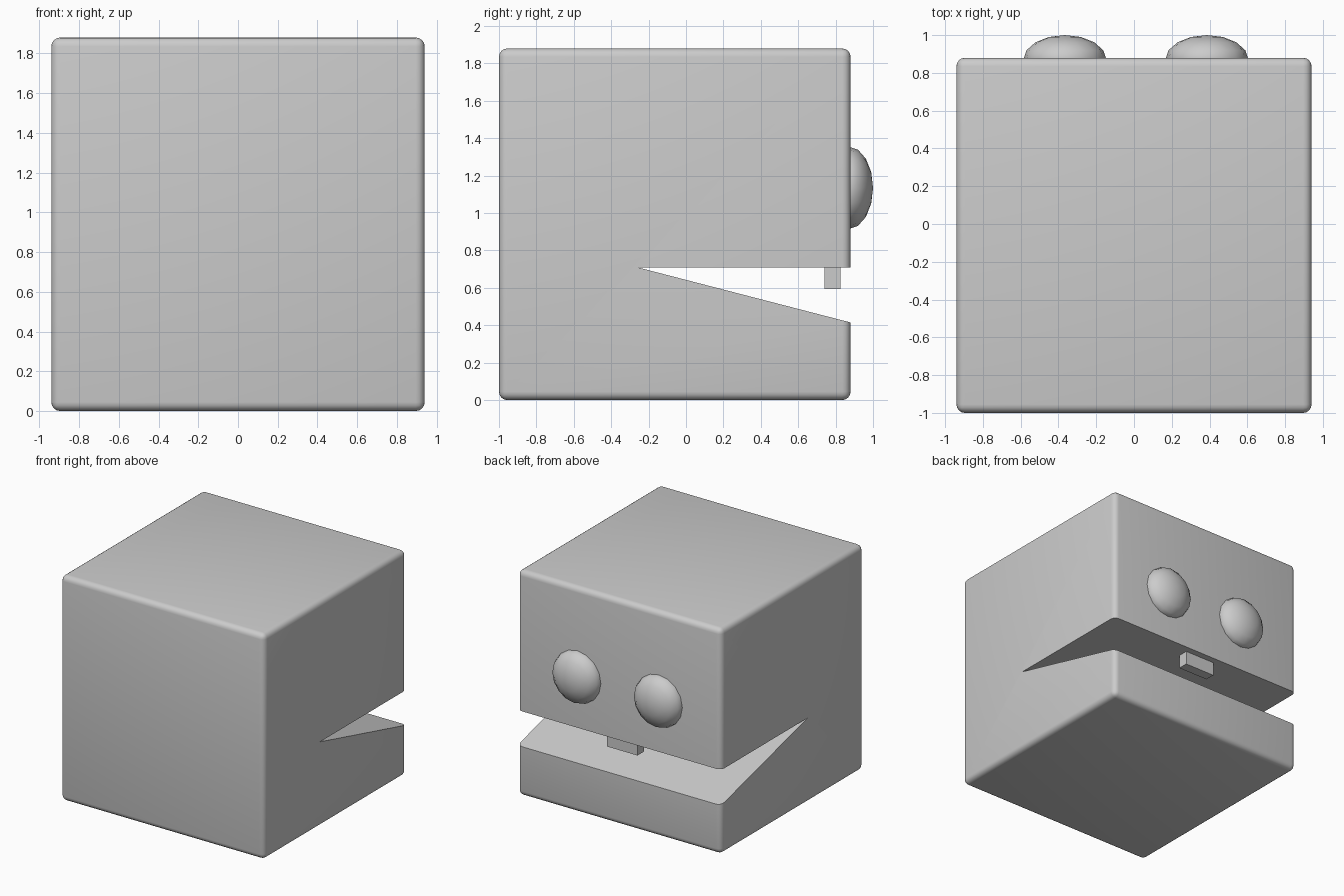
import bpy, math

if "Cube" in bpy.data.objects:
    bpy.data.objects.remove(bpy.data.objects["Cube"])

FACE_Y = 0.88


def box(name, lo, hi):
    bpy.ops.mesh.primitive_cube_add(size=1, location=[(a + b) / 2 for a, b in zip(lo, hi)])
    obj = bpy.context.object
    obj.name = name
    obj.scale = [b - a for a, b in zip(lo, hi)]
    bpy.ops.object.transform_apply(location=False, rotation=False, scale=True)
    return obj


# Mouth cutter: a wedge profile in y-z, extruded across the full width
slope = (0.71 - 0.415) / (FACE_Y + 0.26)
profile = [(-0.26, 0.71), (1.2, 0.71), (1.2, 0.71 - slope * 1.46)]
verts = [(x, y, z) for x in (-1.2, 1.2) for y, z in profile]
faces = [(0, 2, 1), (3, 4, 5), (0, 1, 4, 3), (1, 2, 5, 4), (2, 0, 3, 5)]
mesh = bpy.data.meshes.new("mouth_cutter")
mesh.from_pydata(verts, [], faces)
mesh.validate()
cutter = bpy.data.objects.new("mouth_cutter", mesh)
cutter.hide_render = True
bpy.context.collection.objects.link(cutter)
bpy.ops.object.select_all(action='DESELECT')
cutter.select_set(True)
bpy.context.view_layer.objects.active = cutter
bpy.ops.object.mode_set(mode='EDIT')
bpy.ops.mesh.select_all(action='SELECT')
bpy.ops.mesh.normals_make_consistent(inside=False)
bpy.ops.object.mode_set(mode='OBJECT')

# Head block with rounded edges and the open mouth
head = box("head", (-0.94, -1.0, 0.0), (0.94, FACE_Y, 1.88))
bevel = head.modifiers.new("rounding", 'BEVEL')
bevel.width = 0.045
bevel.segments = 4
cut = head.modifiers.new("mouth", 'BOOLEAN')
cut.operation = 'DIFFERENCE'
cut.solver = 'EXACT'
cut.object = cutter
bpy.ops.object.select_all(action='DESELECT')
head.select_set(True)
bpy.context.view_layer.objects.active = head
for mod in ("rounding", "mouth"):
    bpy.ops.object.modifier_apply(modifier=mod)
bpy.ops.object.shade_smooth_by_angle(angle=math.radians(30))
bpy.data.objects.remove(cutter)

# Flattened round eyes set into the face
for name, x in (("eye_left", -0.366), ("eye_right", 0.386)):
    bpy.ops.mesh.primitive_uv_sphere_add(segments=16, ring_count=8, radius=1,
                                         location=(x, 0.87, 1.135),
                                         rotation=(math.pi / 2, 0, 0))
    eye = bpy.context.object
    eye.name = name
    eye.scale = (0.22, 0.22, 0.13)
    bpy.ops.object.transform_apply(location=False, rotation=True, scale=True)
    bpy.ops.object.shade_smooth()

# Single tooth hanging from the upper jaw
box("tooth", (-0.13, 0.74, 0.595), (0.15, 0.825, 0.72))
